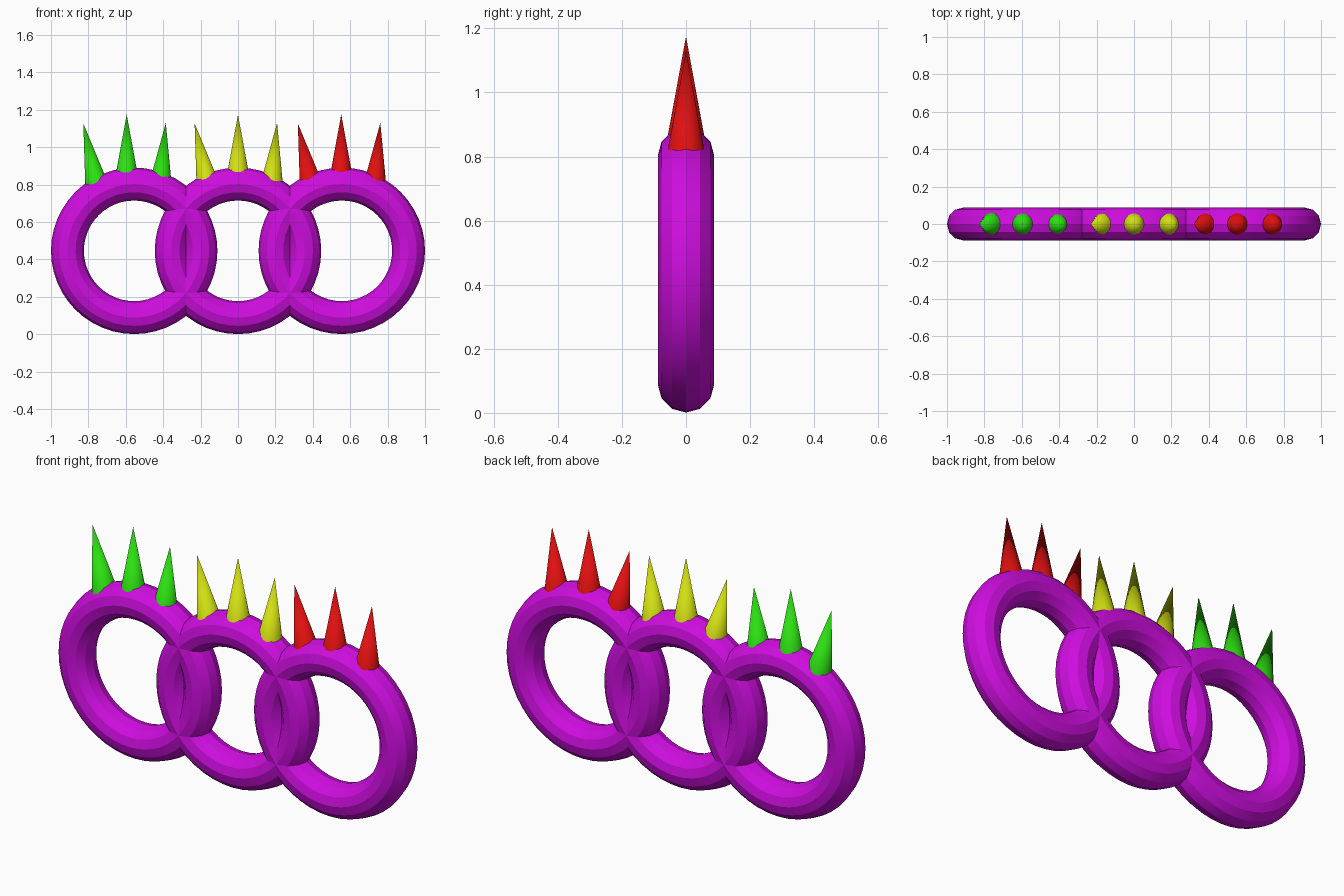
import bpy, math
from mathutils import Vector

if "Cube" in bpy.data.objects:
    bpy.data.objects.remove(bpy.data.objects["Cube"])


def material(name, rgb):
    m = bpy.data.materials.new(name)
    m.diffuse_color = (*rgb, 1)
    m.use_nodes = True
    m.node_tree.nodes["Principled BSDF"].inputs["Base Color"].default_value = m.diffuse_color
    return m


purple = material("purple", (0.62, 0.004, 0.74))
green = material("green", (0.025, 0.74, 0.006))
yellow = material("yellow", (0.64, 0.74, 0.006))
red = material("red", (0.74, 0.005, 0.005))


def finish(name, mat, angle):
    ob = bpy.context.object
    ob.name = name
    ob.data.materials.append(mat)
    bpy.ops.object.shade_smooth_by_angle(angle=math.radians(angle))
    return ob


def ring(name, x):
    bpy.ops.mesh.primitive_torus_add(
        location=(x, 0, 0.446), rotation=(math.pi / 2, 0, 0),
        major_radius=0.357, minor_radius=0.088,
        major_segments=48, minor_segments=12)
    finish(name, purple, 29)


def spike(name, tip_x, tip_z, tilt, mat):
    # Cone placed by its tip; positive tilt leans the tip towards +x
    h = 0.36
    a = math.radians(tilt)
    axis = Vector((math.sin(a), 0, math.cos(a)))
    centre = Vector((tip_x, 0, tip_z)) - axis * h / 2
    bpy.ops.mesh.primitive_cone_add(
        vertices=24, radius1=0.066, radius2=0, depth=h,
        location=centre, rotation=(0, a, 0))
    finish(name, mat, 40)


# Three interlocked finger rings
for side, x in (("left", -0.555), ("middle", 0), ("right", 0.555)):
    ring(side + "_ring", x)

# Three spikes on top of each ring: outer ones lean outwards
for side, x, mat in (("left", -0.595, green), ("middle", 0, yellow), ("right", 0.552, red)):
    spike(side + "_ring_spike_1", x - 0.232, 1.127, -12.2, mat)
    spike(side + "_ring_spike_2", x, 1.175, 0, mat)
    spike(side + "_ring_spike_3", x + 0.209, 1.13, 5, mat)
